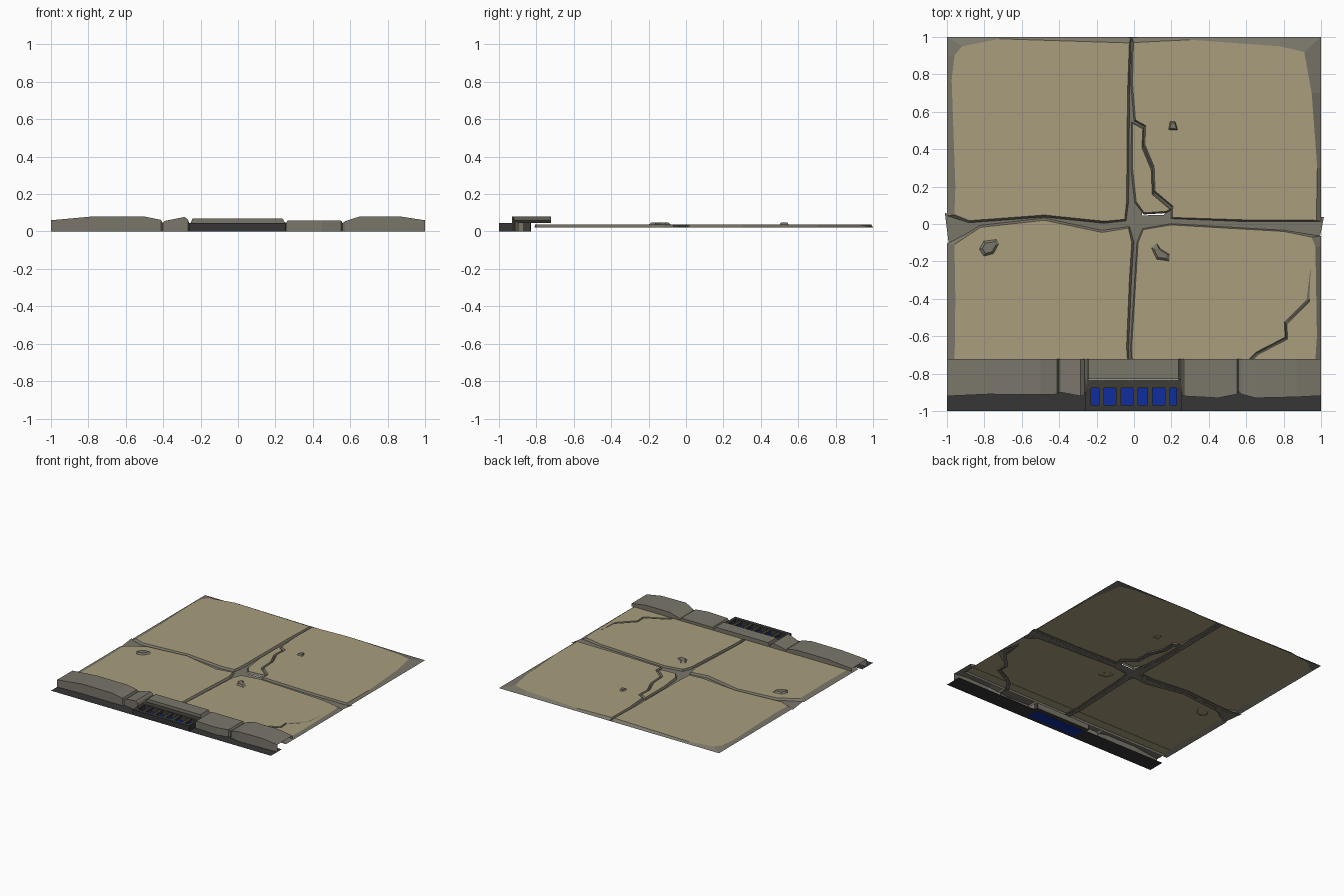
import bpy, math
from mathutils import Vector

if "Cube" in bpy.data.objects:
    bpy.data.objects.remove(bpy.data.objects["Cube"])


def srgb(name, r, g, b):
    m = bpy.data.materials.new(name)
    lin = [((c / 255 + 0.055) / 1.055) ** 2.4 if c > 10 else c / 3295 for c in (r, g, b)]
    m.diffuse_color = (*lin, 1)
    m.use_nodes = True
    m.node_tree.nodes["Principled BSDF"].inputs["Base Color"].default_value = m.diffuse_color
    return m


TAN = srgb("tan paving", 168, 157, 125)
STONE = srgb("grey stone", 122, 118, 106)
ASPHALT = srgb("dark gutter", 54, 54, 54)
IRON = srgb("dark iron", 62, 60, 54)
BLUE = srgb("blue water", 14, 45, 158)
TOP, LOW = 0.038, 0.022


def build(name, verts, faces, mats, idx=None):
    me = bpy.data.meshes.new(name)
    me.from_pydata(verts, [], faces)
    for m in mats:
        me.materials.append(m)
    if idx:
        for p, i in zip(me.polygons, idx):
            p.material_index = i
    me.update()
    ob = bpy.data.objects.new(name, me)
    bpy.context.collection.objects.link(ob)
    return ob


def slab(name, pts, out=0.012):
    """Tan top with a grey sloping skirt; skirts at the tile border run to the edge."""
    n = len(pts)
    area = sum(pts[i - 1][0] * pts[i][1] - pts[i][0] * pts[i - 1][1] for i in range(n))
    if area < 0:
        pts = pts[::-1]
    outer = []
    for i in range(n):
        a, b, c = (Vector(pts[k % n]) for k in (i - 1, i, i + 1))
        d1, d2 = (b - a).normalized(), (c - b).normalized()
        nrm = Vector((d1.y + d2.y, -d1.x - d2.x))
        nrm = nrm.normalized() if nrm.length > 1e-4 else d1
        p = b + nrm * out
        edge_x = abs(b.x) > 0.9 and nrm.x * b.x > 0.1
        edge_y = b.y > 0.9 and nrm.y > 0.1
        if edge_x:
            p.x = math.copysign(1, b.x)
        if edge_y:
            p.y = 1
        outer.append((p.x, p.y, LOW))
    verts = [(x, y, TOP) for x, y in pts] + outer
    faces = [list(range(n))]
    faces += [((i + 1) % n, i, n + i, n + (i + 1) % n) for i in range(n)]
    return build(name, verts, faces, [TAN, STONE], [0] + [1] * n)


def strip(name, path):
    """Flat groove floor along a path of (x, y, half width)."""
    v = []
    for i, (x, y, w) in enumerate(path):
        a, b = path[max(i - 1, 0)], path[min(i + 1, len(path) - 1)]
        d = Vector((b[0] - a[0], b[1] - a[1])).normalized()
        v += [(x + d.y * w, y - d.x * w, LOW + .001), (x - d.y * w, y + d.x * w, LOW + .001)]
    f = [(2 * i, 2 * i + 2, 2 * i + 3, 2 * i + 1) for i in range(len(path) - 1)]
    return build(name, v, f, [STONE])


def box(name, x0, x1, y0, y1, z0, z1, mat):
    v = [(x, y, z) for z in (z0, z1) for x, y in ((x0, y0), (x1, y0), (x1, y1), (x0, y1))]
    f = [(3, 2, 1, 0), (4, 5, 6, 7)]
    f += [(i, (i + 1) % 4, 4 + (i + 1) % 4, 4 + i) for i in range(4)]
    return build(name, v, f, [mat])


# paving slabs
slab("slab_back_left", [
    (-.955, .2), (-.975, .77), (-.96, .9), (-.92, .95), (-.72, .99), (-.025, .968),
    (-.035, .7), (-.04, .12), (-.05, .025), (-.16, .015), (-.48, .048), (-.88, .018),
    (-.96, .05)])
crack = [(0, .55), (.055, .52), (.05, .42), (.1, .3), (.105, .17), (.2, .09)]
slab("slab_back_right", [
    (-.003, .97), (.3, .985), (.78, .95), (.91, .92), (.95, .7), (.98, .3), (.975, .02),
    (.6, .022), (.205, .035)] + [(x + .008, y + .006) for x, y in crack[::-1]]
    + [(-.008, .75)], .01)
slab("slab_fragment", [(x - .008, y - .012) for x, y in crack]
     + [(.17, .068), (.055, .06), (.012, .12), (-.008, .3)], .01)
slab("slab_front_left", [
    (-.96, -.8), (-.955, -.4), (-.96, -.11), (-.87, -.05), (-.82, -.018), (-.48, .02),
    (-.17, -.045), (-.03, -.022), (-.012, -.1), (-.025, -.3), (-.04, -.66), (-.03, -.8)])
rift = [(.58, -.8), (.62, -.73), (.66, -.69), (.815, -.61), (.81, -.53), (.93, -.41)]
slab("slab_front_right", [
    (-.005, -.8), (-.012, -.66), (.022, -.1), (.05, -.03), (.2, -.005), (.8, -.04),
    (.95, -.07), (.97, -.12), (.978, -.6), (.965, -.8)]
    + [(x + .007, y - .006) for x, y in rift] + [(.945, -.22)]
    + [(x - .007, y + .005) for x, y in rift[::-1]], .007)

# groove floors
strip("groove_across", [(-1, -.03, .09), (-.92, -.02, .06), (-.85, 0, .035), (-.48, .034, .03),
                        (-.16, -.018, .045), (0, 0, .045), (.2, .015, .035), (.9, -.012, .045),
                        (.95, -.03, .07), (1, -.04, .08)])
strip("groove_back", [(-.012, 1, .03), (-.02, .7, .025), (-.022, .3, .03), (0, 0, .05)])
strip("groove_front", [(0, 0, .05), (.004, -.1, .03), (-.025, -.66, .025), (-.018, -.8, .025)])
strip("crack_floor_back", [(x, y, .018) for x, y in crack] + [(.18, .03, .03)])
strip("crack_floor_front", [(x, y, .015) for x, y in rift] + [(.945, -.22, .004)])


# loose pebbles
def pebble(name, cx, cy, outline):
    n = len(outline)
    v = [(cx + x * s, cy + y * s, z) for s, z in ((1, .036), (.65, .049)) for x, y in outline]
    f = [(i, (i + 1) % n, n + (i + 1) % n, n + i) for i in range(n)]
    build(name, v, f + [list(range(n, 2 * n))], [STONE])


pebble("pebble_left", -.775, -.125, [(-.055, -.01), (-.03, -.05), (.025, -.035), (.055, .02),
                                     (.045, .045), (-.03, .035)])
pebble("pebble_middle", .14, -.155, [(-.05, .03), (-.02, -.035), (.05, -.045), (.055, -.01),
                                     (0, .025), (-.02, .055)])
pebble("pebble_right", .21, .525, [(-.027, -.022), (.026, -.025), (.01, .025), (-.018, .025)])

# kerb: stations of (x, front y, front top z, back top z), with dips at the joints
stations = [
    (-1, -.92, .06, .06), (-.78, -.91, .08, .078), (-.5, -.912, .08, .078),
    (-.412, -.91, .062, .062), (-.402, -.9, .045, .045), (-.39, -.9, .057, .057),
    (-.285, -.92, .078, .078), (-.268, -.92, .064, .064), (-.261, -.9, .045, .045),
    (-.252, -.835, .047, .047), (-.243, -.83, .07, .07), (.238, -.83, .07, .07),
    (.25, -.835, .05, .05), (.257, -.92, .046, .046), (.266, -.92, .06, .06),
    (.45, -.93, .06, .06), (.55, -.91, .06, .06), (.56, -.895, .045, .045),
    (.575, -.91, .056, .056), (.65, -.93, .08, .08), (.87, -.925, .08, .08),
    (1, -.918, .06, .06)]
kv, kf = [], []
for x, y, zf, zb in stations:
    kv += [(x, y, 0), (x, y, zf), (x, -.722, zb), (x, -.722, .036)]
for i in range(len(stations) - 1):
    for j in range(3):
        kf.append((4 * i + j, 4 * i + 4 + j, 4 * i + 5 + j, 4 * i + 1 + j))
build("kerb", kv, kf, [STONE])

# gutter surface
build("gutter", [(-1, -1, .001), (1, -1, .001), (1, -.86, .001), (-1, -.86, .001)],
      [(0, 1, 2, 3)], [ASPHALT])

# storm drain: frame, bars and water
box("drain_water", -.235, .23, -.972, -.872, 0, .004, BLUE)
box("drain_front", -.258, .253, -1, -.968, .001, .045, ASPHALT)
box("drain_back", -.258, .253, -.877, -.832, .001, .046, IRON)
box("drain_side_left", -.258, -.23, -.968, -.877, .001, .045, ASPHALT)
box("drain_side_right", .227, .253, -.968, -.877, .001, .045, ASPHALT)
for k, x in enumerate((-.174, -.083, .008, .085, .18)):
    box("drain_bar_%d" % (k + 1), x - .0135, x + .0135, -.968, -.877, .025, .043, IRON)
